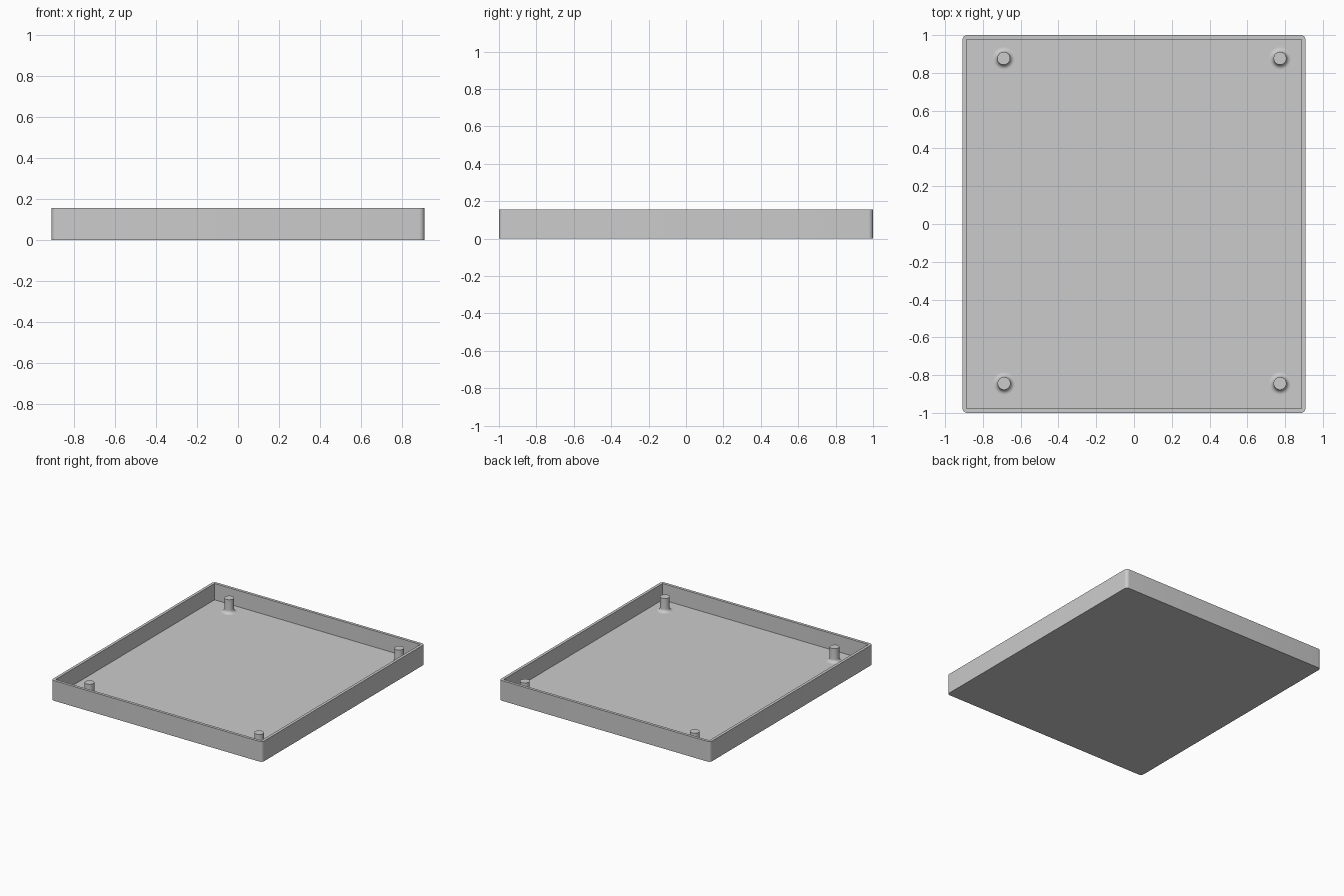
import bpy, bmesh, math

if "Cube" in bpy.data.objects:
    bpy.data.objects.remove(bpy.data.objects["Cube"])

grey = bpy.data.materials.new("plain grey")
grey.diffuse_color = (0.6, 0.6, 0.6, 1)
grey.use_nodes = True
grey.node_tree.nodes["Principled BSDF"].inputs["Base Color"].default_value = grey.diffuse_color

FLOOR, TOP = 0.03, 0.157


def finish(bm, name):
    bmesh.ops.recalc_face_normals(bm, faces=bm.faces)
    me = bpy.data.meshes.new(name)
    bm.to_mesh(me)
    bm.free()
    me.materials.append(grey)
    ob = bpy.data.objects.new(name, me)
    bpy.context.collection.objects.link(ob)
    bpy.ops.object.select_all(action='DESELECT')
    ob.select_set(True)
    bpy.context.view_layer.objects.active = ob
    bpy.ops.object.shade_smooth_by_angle(angle=math.radians(35))
    return ob


def loft(bm, rings):
    """Skin a stack of equal-length rings and cap both ends."""
    loops = [[bm.verts.new(p) for p in r] for r in rings]
    n = len(loops[0])
    for a, b in zip(loops, loops[1:]):
        for i in range(n):
            j = (i + 1) % n
            bm.faces.new((a[i], a[j], b[j], b[i]))
    bm.faces.new(loops[0])
    bm.faces.new(loops[-1])


def rounded_rect(hx, hy, r, z, seg=8):
    pts = []
    for k, (sx, sy) in enumerate([(1, 1), (-1, 1), (-1, -1), (1, -1)]):
        for s in range(seg + 1):
            a = math.pi / 2 * (k + s / seg)
            pts.append((sx * (hx - r) + r * math.cos(a),
                        sy * (hy - r) + r * math.sin(a), z))
    return pts


# Tray: outer wall, rim, inner wall and floor
bm = bmesh.new()
outer, inner = (0.908, 1.0, 0.025), (0.886, 0.978, 0.004)
loft(bm, [rounded_rect(*outer, 0), rounded_rect(*outer, TOP),
          rounded_rect(*inner, TOP), rounded_rect(*inner, FLOOR)])
finish(bm, "tray")

# Pegs: round posts with a concave fillet at the foot
R, FILLET, PEG_TOP = 0.034, 0.025, 0.137
profile = [(R + FILLET, FLOOR - 0.005)]
for s in range(9):
    a = math.pi / 2 * s / 8
    profile.append((R + FILLET * (1 - math.sin(a)), FLOOR + FILLET * (1 - math.cos(a))))
profile.append((R, PEG_TOP))
pegs = {"peg_back_left": (-0.69, 0.877), "peg_back_right": (0.773, 0.877),
        "peg_front_left": (-0.688, -0.844), "peg_front_right": (0.773, -0.844)}
for name, (x, y) in pegs.items():
    bm = bmesh.new()
    loft(bm, [[(x + r * math.cos(2 * math.pi * i / 32),
                y + r * math.sin(2 * math.pi * i / 32), z) for i in range(32)]
              for r, z in profile])
    finish(bm, name)
